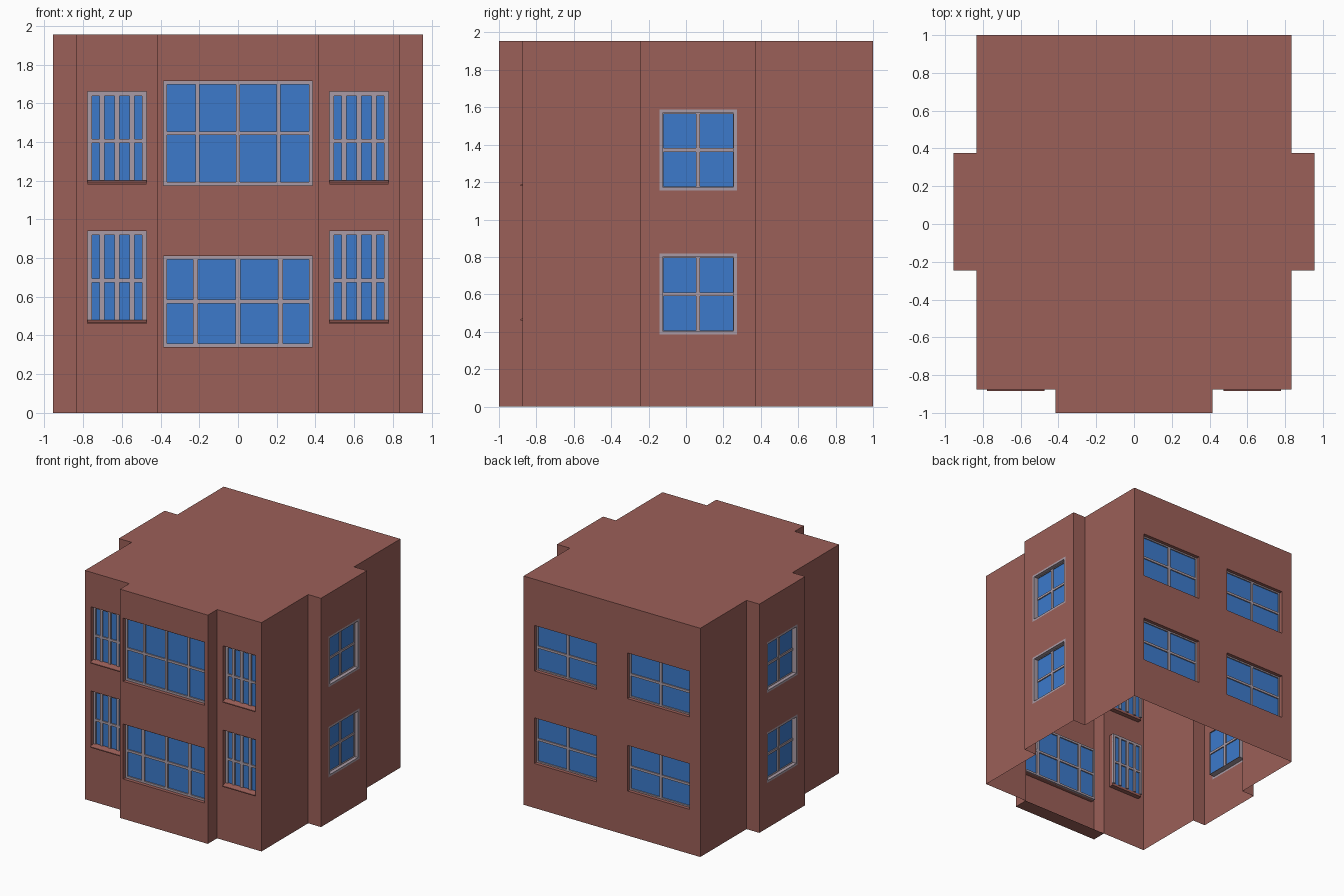
import bpy, bmesh
from mathutils import Matrix, Vector

cube = bpy.data.objects.get("Cube")
if cube:
    bpy.data.objects.remove(cube, do_unlink=True)

HEIGHT = 1.955


def material(name, rgb):
    m = bpy.data.materials.new(name)
    m.use_nodes = True
    m.diffuse_color = (*rgb, 1)
    bsdf = next(n for n in m.node_tree.nodes if n.type == 'BSDF_PRINCIPLED')
    bsdf.inputs["Base Color"].default_value = (*rgb, 1)
    return m


BRICK = material("brick red", (0.33, 0.115, 0.098))
GLASS = material("window blue", (0.045, 0.195, 0.6))
FRAME = material("frame grey", (0.40, 0.33, 0.38))


def finish(name, bm, mat, matrix=Matrix()):
    mesh = bpy.data.meshes.new(name)
    bm.to_mesh(mesh)
    bm.free()
    mesh.materials.append(mat)
    ob = bpy.data.objects.new(name, mesh)
    ob.matrix_world = matrix
    bpy.context.collection.objects.link(ob)
    return ob


def face(bm, pts):
    return bm.faces.new([bm.verts.new(p) for p in pts])


def box(bm, lo, hi):
    lo, hi = Vector(lo), Vector(hi)
    m = Matrix.Translation((lo + hi) / 2) @ Matrix.Diagonal((*(hi - lo), 1))
    bmesh.ops.create_cube(bm, size=1, matrix=m)


def wall_frame(p, q):
    """Local axes of a wall: x along it, y into the building, z up."""
    d = Vector((q[0] - p[0], q[1] - p[1], 0)).normalized()
    mid = Vector(((p[0] + q[0]) / 2, (p[1] + q[1]) / 2, 0))
    m = Matrix((d, (-d.y, d.x, 0), (0, 0, 1))).transposed().to_4x4()
    m.translation = mid
    return m


def wall(name, p, q, windows):
    """Thin wall with openings left out of a grid of panels."""
    half = (Vector(q) - Vector(p)).length / 2
    us = sorted({-half, half} | {v for w in windows for v in w["u"]})
    zs = sorted({0, HEIGHT} | {v for w in windows for v in w["z"]})
    bm = bmesh.new()
    for a, b in zip(us, us[1:]):
        for c, d in zip(zs, zs[1:]):
            u, z = (a + b) / 2, (c + d) / 2
            if any(w["u"][0] < u < w["u"][1] and w["z"][0] < z < w["z"][1] for w in windows):
                continue
            face(bm, [(a, 0, c), (b, 0, c), (b, 0, d), (a, 0, d)])
    bmesh.ops.remove_doubles(bm, verts=bm.verts, dist=1e-4)
    m = wall_frame(p, q)
    finish(name, bm, BRICK, m)
    for i, w in enumerate(windows):
        window(f"{name}_window_{i + 1}", m, **w)


def window(name, m, u, z, bars, rail, border=0.018, bar=0.022, depth=0.04,
           sill=False, trim=False):
    (a, b), (c, d) = u, z
    # Reveal around the opening
    bm = bmesh.new()
    if trim:
        t = 0.018
        ring = [(a, c), (b, c), (b, d), (a, d)]
        a, b, c, d = a + t, b - t, c + t, d - t
        inner = [(a, c), (b, c), (b, d), (a, d)]
        for i in range(4):
            j = (i + 1) % 4
            face(bm, [(x, 0, y) for x, y in (ring[i], ring[j], inner[j], inner[i])])
        border = 0.004
    corners = [(a, c), (b, c), (b, d), (a, d)]
    for (x0, z0), (x1, z1) in zip(corners, corners[1:] + corners[:1]):
        face(bm, [(x0, 0, z0), (x1, 0, z1), (x1, depth, z1), (x0, depth, z0)])
    finish(name + "_reveal", bm, FRAME if trim else BRICK, m)

    # Sloping sill standing slightly proud of the wall
    if sill:
        bm = bmesh.new()
        front, back, top = -0.01, depth, c + 0.02
        profile = [(front, c), (back, c), (back, top), (front, c + 0.008)]
        f = face(bm, [(a, y, h) for y, h in profile])
        ext = bmesh.ops.extrude_face_region(bm, geom=[f])["geom"]
        bmesh.ops.translate(bm, vec=(b - a, 0, 0),
                            verts=[v for v in ext if isinstance(v, bmesh.types.BMVert)])
        bmesh.ops.recalc_face_normals(bm, faces=bm.faces)
        finish(name + "_sill", bm, BRICK, m)
        c = top

    # Surrounding frame and glazing bars
    y0, y1 = depth - 0.01, depth + 0.01
    bm = bmesh.new()
    box(bm, (a, y0, c), (a + border, y1, d))
    box(bm, (b - border, y0, c), (b, y1, d))
    box(bm, (a, y0, d - border), (b, y1, d))
    if not sill:
        box(bm, (a, y0, c), (b, y1, c + border))
    for x in bars:
        box(bm, (x - bar / 2, y0, c), (x + bar / 2, y1, d))
    box(bm, (a, y0 + 0.001, rail - 0.01), (b, y1 - 0.001, rail + 0.01))
    finish(name + "_frame", bm, FRAME, m)

    bm = bmesh.new()
    face(bm, [(a, depth, c), (b, depth, c), (b, depth, d), (a, depth, d)])
    finish(name + "_glass", bm, GLASS, m)


# Window sets, measured from the middle of each wall
bay_windows = [
    dict(u=(-0.385, 0.385), z=(0.34, 0.81), bars=(-0.22, 0, 0.22), rail=0.575, bar=0.026),
    dict(u=(-0.385, 0.385), z=(1.175, 1.715), bars=(-0.21, 0, 0.21), rail=1.445, bar=0.02)]
narrow_windows = [
    dict(u=(-0.152, 0.152), z=(z, z + 0.48), bars=(-0.078, 0, 0.078), rail=z + 0.225,
         bar=0.025, border=0.022, sill=True) for z in (0.46, 1.18)]
side_windows = [
    dict(u=(-0.208, 0.208), z=(z, z + 0.432), bars=(0,), rail=z + 0.216, trim=True)
    for z in (0.385, 1.155)]
back_windows = [
    dict(u=(x - 0.293, x + 0.293), z=(z, z + 0.39), bars=(x,), rail=z + 0.195, border=0.012)
    for x in (-0.44, 0.44) for z in (0.38, 1.17)]

# Plan outline, counter-clockwise: right half, then its mirror image
half_plan = [(0.415, -1), (0.415, -0.875), (0.835, -0.875), (0.835, -0.245),
             (0.956, -0.245), (0.956, 0.375), (0.835, 0.375), (0.835, 1)]
plan = half_plan + [(-x, y) for x, y in reversed(half_plan)]
half_names = ["bay_return", "front_wall", "side_wall_front", "side_bay_front",
              "side_bay", "side_bay_back", "side_wall_back"]
openings = {"front_wall": narrow_windows, "side_bay": side_windows,
            "back_wall": back_windows, "front_bay": bay_windows}
names = (["left_" + n for n in half_names] + ["back_wall"]
         + ["right_" + n for n in reversed(half_names)] + ["front_bay"])
for i, name in enumerate(names):
    key = name.replace("left_", "").replace("right_", "")
    wall(name, plan[i], plan[(i + 1) % len(plan)], openings.get(key, []))

# Flat roof
bm = bmesh.new()
face(bm, [(x, y, HEIGHT) for x, y in plan])
finish("roof", bm, BRICK)

# Underside of the front bay
bm = bmesh.new()
face(bm, [(-0.415, -1, 0), (-0.415, -0.875, 0), (0.415, -0.875, 0), (0.415, -1, 0)])
finish("front_bay_base", bm, BRICK)
